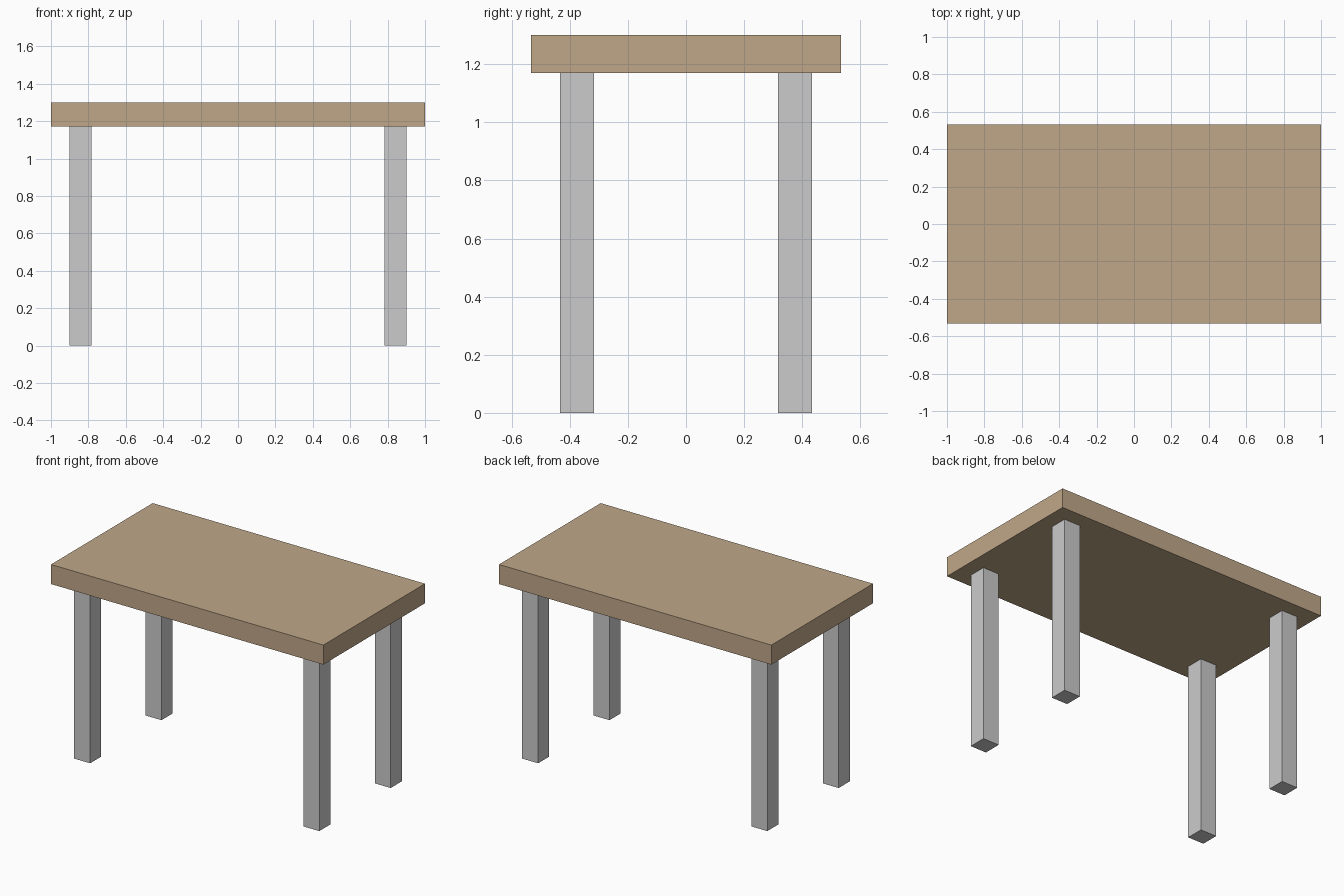
import bpy

if "Cube" in bpy.data.objects:
    bpy.data.objects.remove(bpy.data.objects["Cube"])


def box(name, lo, hi):
    """Axis-aligned box between two corners."""
    centre = [(a + b) / 2 for a, b in zip(lo, hi)]
    bpy.ops.mesh.primitive_cube_add(size=1, location=centre)
    obj = bpy.context.object
    obj.name = name
    obj.scale = [b - a for a, b in zip(lo, hi)]
    bpy.ops.object.transform_apply(location=False, rotation=False, scale=True)
    return obj


# Overall sizes
HALF_X, HALF_Y = 1.0, 0.533
TOP_Z, UNDER_Z = 1.30, 1.17
INSET, LEG = 0.10, 0.117

# Wooden tabletop slab
wood = bpy.data.materials.new("wood")
wood.diffuse_color = (0.53, 0.39, 0.25, 1)
wood.use_nodes = True
wood.node_tree.nodes["Principled BSDF"].inputs["Base Color"].default_value = wood.diffuse_color
top = box("tabletop", (-HALF_X, -HALF_Y, UNDER_Z), (HALF_X, HALF_Y, TOP_Z))
top.data.materials.append(wood)

# Four square legs, inset from the corners
cx = HALF_X - INSET - LEG / 2
cy = HALF_Y - INSET - LEG / 2
for y_name, sy in (("front", -1), ("back", 1)):
    for x_name, sx in (("left", -1), ("right", 1)):
        x, y = sx * cx, sy * cy
        box(f"{y_name}_{x_name}_leg",
            (x - LEG / 2, y - LEG / 2, 0),
            (x + LEG / 2, y + LEG / 2, UNDER_Z))
